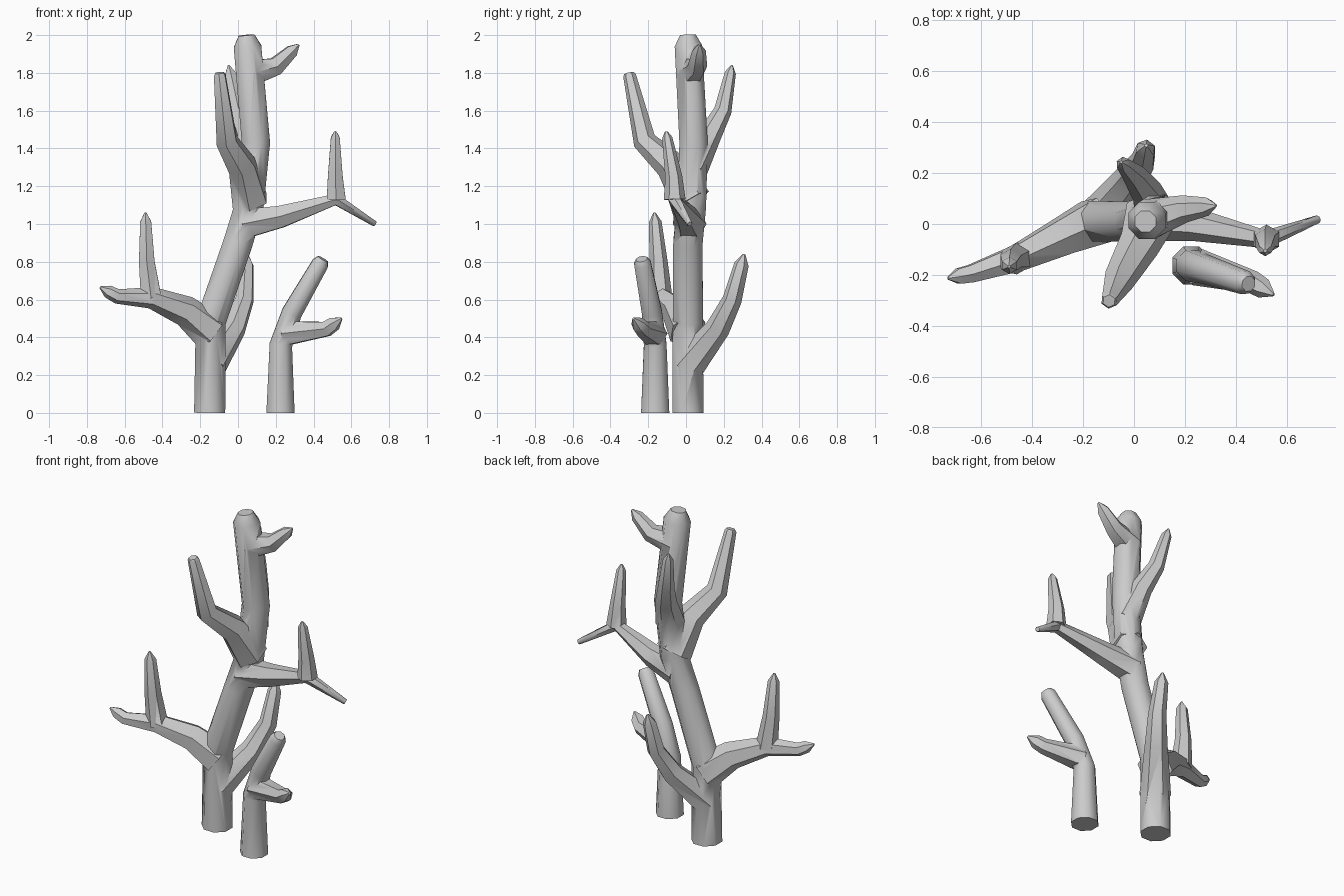
import bpy, bmesh, math
from mathutils import Vector

if "Cube" in bpy.data.objects:
    bpy.data.objects.remove(bpy.data.objects["Cube"])


def limb(name, path, r0, r1, tip, sides=6):
    """Tapered tube along a path; the last stretch narrows by the tip factor."""
    P = [Vector(p) for p in path]
    # ring just before the end, where the tip starts to narrow
    last = P[-1] - P[-2]
    P.insert(-1, P[-1] - last.normalized() * min(r1 * 2 * (1 - tip), last.length / 2))
    lengths = [0]
    for a, b in zip(P, P[1:]):
        lengths.append(lengths[-1] + (b - a).length)
    bm, rings, side = bmesh.new(), [], Vector((1, 0, 0))
    for i, p in enumerate(P):
        a = (p - P[i - 1]).normalized() if i else Vector()
        b = (P[i + 1] - p).normalized() if i < len(P) - 1 else Vector()
        t = (a + b).normalized()
        if i == 0 and abs(t.x) > 0.8:
            side = Vector((0, 0, 1))
        side = (side - t * side.dot(t)).normalized()
        up = t.cross(side)
        r = r1 + (r0 - r1) * (1 - lengths[i] / lengths[-1]) ** 1.2
        r *= 1.05 if i < len(P) - 1 else tip
        angles = [2 * math.pi * (k + 0.5) / sides for k in range(sides)]
        rings.append([bm.verts.new(p + (side * math.cos(g) + up * math.sin(g)) * r)
                      for g in angles])
    for r, s in zip(rings, rings[1:]):
        for k in range(sides):
            n = (k + 1) % sides
            bm.faces.new((r[k], r[n], s[n], s[k]))
    bm.faces.new(rings[0][::-1])
    bm.faces.new(rings[-1])
    bmesh.ops.recalc_face_normals(bm, faces=bm.faces)
    me = bpy.data.meshes.new(name)
    bm.to_mesh(me)
    bm.free()
    ob = bpy.data.objects.new(name, me)
    bpy.context.collection.objects.link(ob)
    return ob


def at_height(path, z):
    """Point on a stem's centre line at height z."""
    for a, b in zip(path, path[1:]):
        if a[2] <= z <= b[2]:
            return Vector(a).lerp(Vector(b), (z - a[2]) / (b[2] - a[2]))


def fuse(base, parts):
    """Union the branches into their stem and shade it smooth."""
    bpy.ops.object.select_all(action='DESELECT')
    bpy.context.view_layer.objects.active = base
    base.select_set(True)
    for p in parts:
        m = base.modifiers.new("union", 'BOOLEAN')
        m.operation, m.solver, m.object = 'UNION', 'EXACT', p
        bpy.ops.object.modifier_apply(modifier=m.name)
        bpy.data.objects.remove(p)
    bpy.ops.object.shade_smooth_by_angle(angle=math.radians(50))


# Main trunk
stem = [(-.15, .01, 0), (-.145, .01, .48), (0, .01, .9),
        (.06, .03, 1.1), (.095, .04, 1.43), (.045, .01, 2)]
trunk = limb("main_trunk", stem, .085, .075, .6, 8)


def branch(name, z, r0, r1, *pts, tip=.2):
    """Branch that leaves the trunk at height z."""
    return limb(name, [at_height(stem, z), *pts], r0, r1, tip)


# Branches on the trunk, and twigs on the branches' elbows
left_elbow, right_elbow = (-.46, -.135, .61), (.52, -.06, 1.13)
fuse(trunk, [
    branch("lower_left_branch", .43, .1, .03,
           (-.28, -.05, .54), left_elbow, (-.64, -.195, .617), (-.73, -.213, .665)),
    limb("lower_left_twig", [left_elbow, (-.483, -.145, .8), (-.49, -.167, 1.06)],
         .06, .03, .2),
    branch("lower_back_branch", .25, .085, .035,
           (-.02, .17, .45), (.035, .245, .6), (.048, .308, .84)),
    branch("right_branch", 1, .085, .015,
           (.23, 0, 1.04), right_elbow, (.725, .02, 1), tip=.9),
    limb("right_twig", [right_elbow, (.515, -.065, 1.25), (.515, -.105, 1.49)],
         .055, .024, .3),
    branch("upper_front_branch", 1.12, .1, .032,
           (.02, -.08, 1.31), (-.06, -.22, 1.44), (-.098, -.302, 1.8), tip=.8),
    branch("upper_back_branch", 1.3, .08, .026,
           (.05, .125, 1.47), (0, .195, 1.6), (-.05, .243, 1.84)),
    branch("top_twig", 1.8, .075, .03, (.2, .06, 1.835), (.322, .072, 1.95)),
])

# Separate short stump with one twig
stump_path = [(.225, -.163, 0), (.227, -.163, .36), (.285, -.18, .53), (.45, -.235, .815)]
stump = limb("side_stump", stump_path, .077, .045, .7, 8)
fuse(stump, [limb("stump_twig", [at_height(stump_path, .42), (.47, -.23, .445),
                                 (.548, -.278, .5)], .07, .034, .2)])
